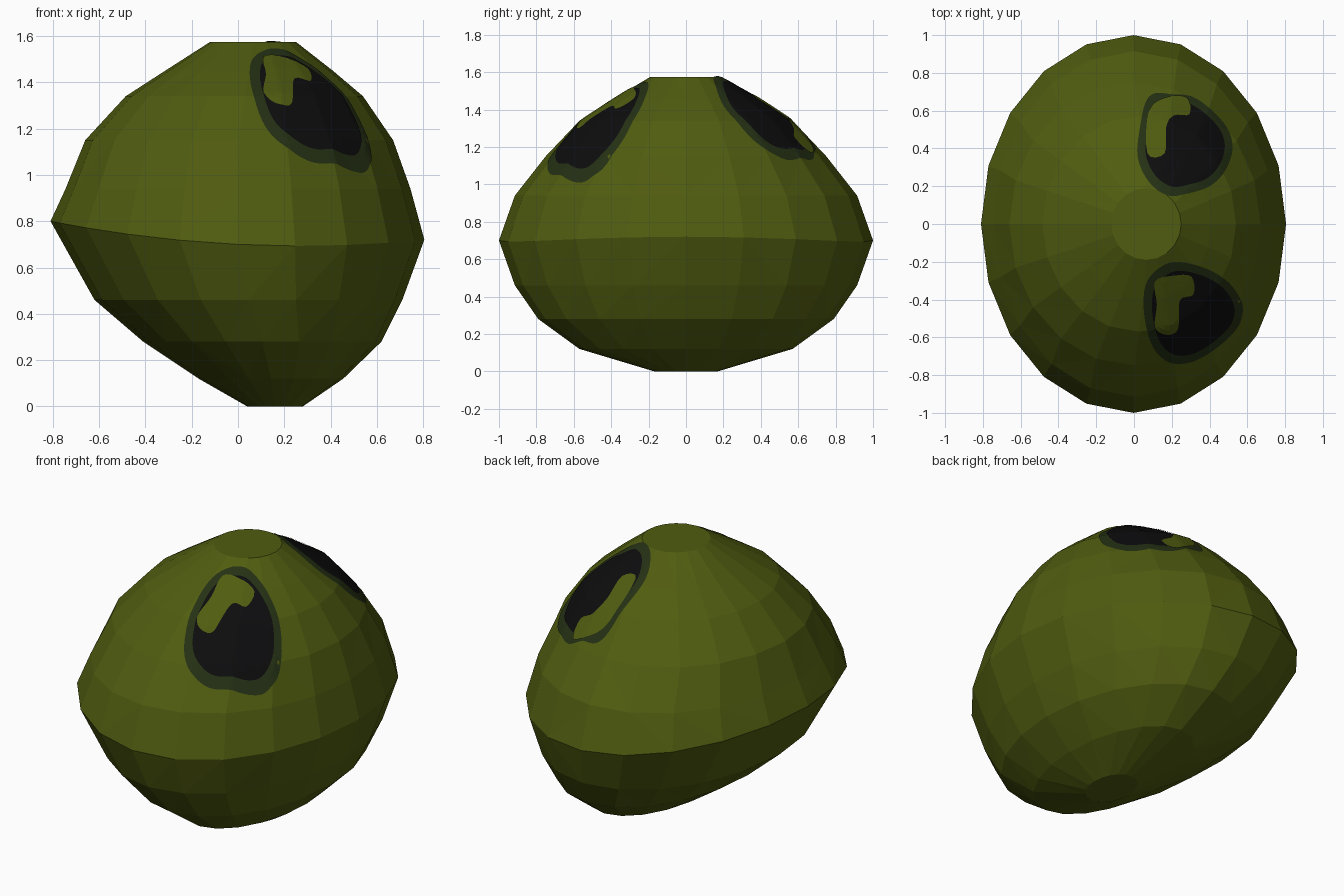
import bpy, bmesh, math
from mathutils import Vector
from mathutils.bvhtree import BVHTree

if "Cube" in bpy.data.objects:
    bpy.data.objects.remove(bpy.data.objects["Cube"])


def material(name, rgb):
    m = bpy.data.materials.new(name)
    m.diffuse_color = (*rgb, 1)
    m.use_nodes = True
    m.node_tree.nodes["Principled BSDF"].inputs["Base Color"].default_value = m.diffuse_color
    return m


OLIVE = material("olive green", (0.080, 0.107, 0.005))
RIM = material("dark green", (0.018, 0.030, 0.007))
BLACK = material("black", (0.004, 0.004, 0.0045))


def finish(name, bm, mat):
    me = bpy.data.meshes.new(name)
    bm.to_mesh(me)
    me.materials.append(mat)
    ob = bpy.data.objects.new(name, me)
    bpy.context.collection.objects.link(ob)
    return ob


# Body: stacked elliptical rings (z, x left, x right, half depth)
RINGS = [
    (0.00, 0.04, 0.28, 0.17),
    (0.12, -0.17, 0.455, 0.57),
    (0.28, -0.41, 0.62, 0.79),
    (0.46, -0.62, 0.71, 0.915),
    (0.70, -0.81, 0.805, 1.00),
    (0.94, -0.745, 0.745, 0.915),
    (1.15, -0.66, 0.67, 0.75),
    (1.34, -0.485, 0.54, 0.57),
    (1.45, -0.315, 0.41, 0.40),
    (1.575, -0.12, 0.25, 0.19),
]
SIDES = 20
body = bmesh.new()
loops = []
for z, x0, x1, hy in RINGS:
    loop = []
    for i in range(SIDES):
        a = math.tau * i / SIDES
        c, s = math.cos(a), math.sin(a)
        # the widest ring rises slightly at both ends
        lift = -0.04 * c + 0.06 * c * c if z == 0.70 else 0
        loop.append(body.verts.new(((x0 + x1) / 2 + (x1 - x0) / 2 * c, hy * s, z + lift)))
    loops.append(loop)
for lo, hi in zip(loops, loops[1:]):
    for i in range(SIDES):
        j = (i + 1) % SIDES
        body.faces.new((lo[i], lo[j], hi[j], hi[i]))
body.faces.new(loops[0])
body.faces.new(loops[-1])
bmesh.ops.triangulate(body, faces=body.faces)
bmesh.ops.recalc_face_normals(body, faces=body.faces)
tree = BVHTree.FromBMesh(body)
finish("body", body, OLIVE)


def smooth_outline(pts, steps=4):
    """Closed curve through the points."""
    p = [Vector(q) for q in pts]
    n, out = len(p), []
    for i in range(n):
        a, b, c, d = p[i - 1], p[i], p[(i + 1) % n], p[(i + 2) % n]
        for k in range(steps):
            t = k / steps
            out.append(0.5 * (2 * b + (c - a) * t + (2 * a - 5 * b + 4 * c - d) * t * t
                              + (3 * b - a - 3 * c + d) * t ** 3))
    return out


def patch(name, outline, centre, scale, offset, mat, rings=10):
    """Thin plate draped over the body from an outline seen from above."""
    bm = bmesh.new()
    c = Vector(centre)

    def drop(p):
        hit, normal, _, _ = tree.ray_cast(Vector((p.x, p.y, 3)), Vector((0, 0, -1)))
        return bm.verts.new(hit + normal * offset)

    edge = smooth_outline(outline)
    mid = drop(c)
    rows = [[drop(c + (p - c) * scale * r / rings) for p in edge] for r in range(1, rings + 1)]
    n = len(edge)
    for i in range(n):
        j = (i + 1) % n
        bm.faces.new((mid, rows[0][i], rows[0][j]))
        for a, b in zip(rows, rows[1:]):
            bm.faces.new((a[i], b[i], b[j], a[j]))
    bm.normal_update()
    if sum(f.normal.z for f in bm.faces) < 0:
        bmesh.ops.reverse_faces(bm, faces=bm.faces)
    finish(name, bm, mat)


# Eyes: dark rim, black middle and an olive glint
EYES = {
    "front": dict(
        outline=[(.05, -.42), (.07, -.3), (.15, -.22), (.24, -.2), (.38, -.235), (.5, -.31),
                 (.57, -.42), (.56, -.52), (.5, -.6), (.4, -.68), (.3, -.73), (.2, -.735),
                 (.12, -.68), (.07, -.57)],
        centre=(.31, -.47),
        glint=[(.11, -.3), (.2, -.27), (.3, -.275), (.31, -.37), (.24, -.4), (.23, -.55),
               (.17, -.58), (.11, -.54), (.12, -.42)],
        glint_centre=(.18, -.34)),
    "back": dict(
        outline=[(.02, .35), (.03, .5), (.06, .64), (.11, .69), (.2, .685), (.3, .675),
                 (.4, .61), (.49, .51), (.52, .4), (.48, .28), (.4, .2), (.28, .16),
                 (.18, .15), (.08, .22)],
        centre=(.27, .42),
        glint=[(.07, .37), (.16, .37), (.17, .51), (.21, .57), (.29, .575), (.28, .66),
               (.19, .67), (.08, .6)],
        glint_centre=(.13, .58)),
}
for side, e in EYES.items():
    patch(side + "_eye_rim", e["outline"], e["centre"], 1.0, 0.003, RIM)
    patch(side + "_eye", e["outline"], e["centre"], 0.83, 0.006, BLACK)
    patch(side + "_eye_glint", e["glint"], e["glint_centre"], 1.0, 0.009, OLIVE)
